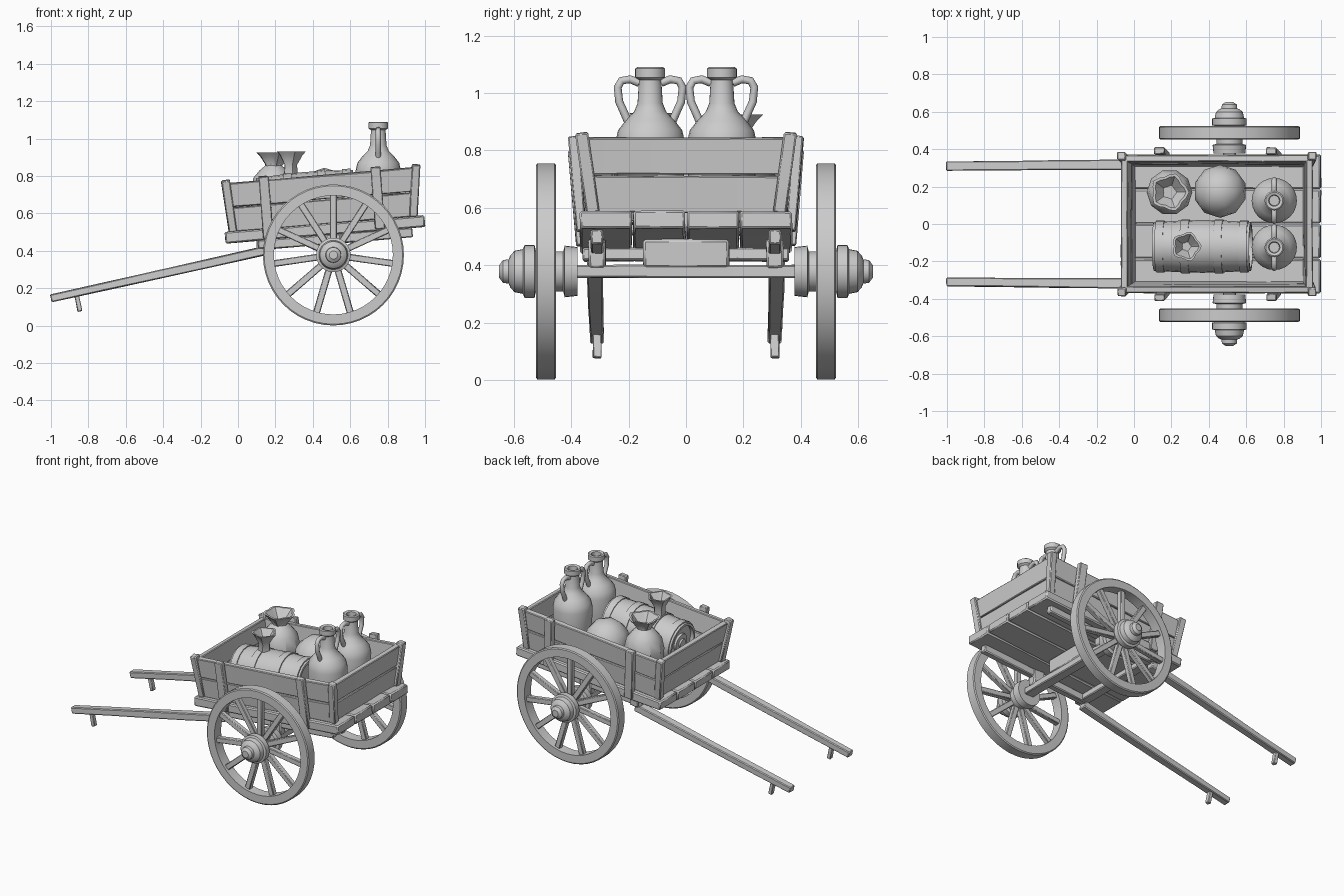
import bpy, bmesh, math, random
from mathutils import Matrix, Vector

random.seed(4)
old = bpy.data.objects.get("Cube")
if old:
    bpy.data.objects.remove(old, do_unlink=True)

grey = bpy.data.materials.new("plain grey")
grey.use_nodes = True
grey.diffuse_color = (0.6, 0.6, 0.6, 1)
grey.node_tree.nodes["Principled BSDF"].inputs["Base Color"].default_value = (0.6, 0.6, 0.6, 1)

WORLD = Matrix.Identity(4)
# The bed is pitched so that its tail stands higher than its nose
BED = Matrix.Translation((0.47, 0, 0.515)) @ Matrix.Rotation(math.radians(-4.8), 4, 'Y')
made = []


def finish(name, bm, matrix=WORLD, bevel=0):
    bmesh.ops.recalc_face_normals(bm, faces=bm.faces)
    mesh = bpy.data.meshes.new(name)
    bm.to_mesh(mesh)
    bm.free()
    mesh.transform(matrix)
    mesh.materials.append(grey)
    ob = bpy.data.objects.new(name, mesh)
    bpy.context.collection.objects.link(ob)
    if bevel:
        mod = ob.modifiers.new("worn edges", 'BEVEL')
        mod.width = bevel
        mod.segments = 1
    made.append(ob)
    return ob


def beam(name, a, b, width, depth, up=(0, 0, 1), matrix=WORLD, taper=1, rough=0.002):
    """Hewn timber from a to b; width is measured along up."""
    a, b = Vector(a), Vector(b)
    axis = (b - a).normalized()
    up = Vector(up)
    u = (up - axis * up.dot(axis)).normalized()
    v = axis.cross(u)
    bm = bmesh.new()
    rings = []
    steps = 5 if (b - a).length > 0.4 else 2
    for i in range(steps):
        t = i / (steps - 1)
        k = 1 + (taper - 1) * t
        ring = []
        for su, sv in ((-1, -1), (1, -1), (1, 1), (-1, 1)):
            p = a.lerp(b, t) + u * su * width * k / 2 + v * sv * depth * k / 2
            p += Vector([random.uniform(-rough, rough) for _ in range(3)])
            ring.append(bm.verts.new(p))
        rings.append(ring)
    for r, s in zip(rings, rings[1:]):
        for j in range(4):
            bm.faces.new((r[j], r[j - 1], s[j - 1], s[j]))
    bm.faces.new(rings[0])
    bm.faces.new(rings[-1])
    return finish(name, bm, matrix, min(width, depth) * 0.12)


def lathe(name, profile, matrix, segments=32, loop=False, wave=0):
    """Turn (radius, height) points round the z axis."""
    bm = bmesh.new()
    rings = []
    for r, h in profile:
        ring = []
        for i in range(segments):
            t = math.tau * i / segments
            k = r * (1 + wave * math.cos(5 * t))
            ring.append(bm.verts.new((k * math.cos(t), k * math.sin(t), h)))
        rings.append(ring)
    pairs = list(zip(rings, rings[1:]))
    if loop:
        pairs.append((rings[-1], rings[0]))
    else:
        bm.faces.new(rings[0])
        bm.faces.new(rings[-1])
    for r, s in pairs:
        for j in range(segments):
            bm.faces.new((r[j], r[j - 1], s[j - 1], s[j]))
    return finish(name, bm, matrix)


# Bed floor planks
for i in range(4):
    y = -0.279 + 0.186 * i
    beam("floor_plank", (-0.54, y, 0), (0.53, y, 0), 0.06, 0.182, matrix=BED)

# Flared side and end boards, two high
def side_y(h): return 0.325 + 0.1 * (h - 0.03)
def nose_x(h): return -0.48 - 0.07 * (h - 0.03)
def tail_x(h): return 0.455 + 0.15 * (h - 0.03)

for h in (0.094, 0.226):
    for s in (-1, 1):
        y = s * side_y(h)
        beam("side_board", (nose_x(h) - 0.01, y, h), (tail_x(h) + 0.01, y, h),
             0.128, 0.036, (0, s * 0.1, 1), BED)
    y = side_y(h)
    beam("nose_board", (nose_x(h), -y, h), (nose_x(h), y, h), 0.128, 0.036, (-0.07, 0, 1), BED)
    beam("tail_board", (tail_x(h), -y, h), (tail_x(h), y, h), 0.128, 0.036, (0.15, 0, 1), BED)

# Stakes, corner posts and long under-beams
for s in (-1, 1):
    for x in (-0.31, 0.29):
        beam("side_stake", (x, s * 0.365, -0.02), (x, s * 0.392, 0.31), 0.055, 0.036, (1, 0, 0), BED)
    for f, off in ((nose_x, -0.015), (tail_x, 0.015)):
        beam("corner_post", (f(0.03) + off, s * 0.325, 0.03), (f(0.3) + off, s * 0.365, 0.305),
             0.045, 0.045, (1, 0, 0), BED)
    beam("under_beam", (-0.36, s * 0.31, -0.055), (0.46, s * 0.31, -0.055), 0.05, 0.045, matrix=BED)

# Bolsters and axle
for y, w in ((-0.31, 0.06), (0.31, 0.06), (0, 0.3)):
    beam("axle_bolster", (0.51, y, 0.39), (0.51, y, 0.49), w, 0.08, (0, 1, 0))
beam("axle", (0.51, -0.42, 0.378), (0.51, 0.42, 0.378), 0.045, 0.07)
beam("cross_beam", (-0.34, -0.36, -0.05), (-0.34, 0.36, -0.05), 0.045, 0.06, matrix=BED)

# Shafts with pegs
for s in (-1, 1):
    beam("shaft", (-1, s * 0.31, 0.145), (0.14, s * 0.318, 0.4), 0.042, 0.048, taper=1.15)
    beam("shaft_joint", (0.12, s * 0.318, 0.38), (0.12, s * 0.318, 0.46), 0.04, 0.05, (1, 0, 0))
    beam("shaft_peg", (-0.865, s * 0.31, 0.17), (-0.845, s * 0.31, 0.077), 0.024, 0.03, (1, 0, 0))

# Wheels
hub = [(0.085, -0.11), (0.09, -0.065), (0.07, -0.06), (0.07, 0.035), (0.092, 0.04),
       (0.092, 0.075), (0.078, 0.08), (0.072, 0.11), (0.055, 0.125), (0.042, 0.13),
       (0.04, 0.15), (0.022, 0.163)]
rim = [(0.318, -0.035), (0.37, -0.035), (0.377, -0.03), (0.377, 0.03), (0.37, 0.035), (0.318, 0.035)]
for s in (-1, 1):
    m = Matrix.Translation((0.51, s * 0.488, 0.378)) @ Matrix.Rotation(-s * math.pi / 2, 4, 'X')
    lathe("wheel_rim", rim, m, 48, loop=True)
    lathe("wheel_hub", hub, m, 28)
    for i in range(11):
        t = math.tau * i / 11 - s * math.pi / 2
        d = Vector((math.cos(t), math.sin(t), 0))
        beam("wheel_spoke", d * 0.05, d * 0.33, 0.034, 0.036, (0, 0, 1), m, rough=0.001)

# Jugs with two handles
jug = [(0.085, 0.555), (0.108, 0.62), (0.118, 0.72), (0.121, 0.83), (0.112, 0.87), (0.085, 0.905),
       (0.056, 0.935), (0.044, 0.965), (0.039, 1.045), (0.052, 1.055), (0.052, 1.085),
       (0.045, 1.09), (0.03, 1.085), (0.027, 1.03)]
grip = [(0.038, 1.035), (0.07, 1.048), (0.1, 1.043), (0.113, 1.02), (0.108, 0.97), (0.09, 0.93), (0.075, 0.895)]
for y in (-0.125, 0.125):
    lathe("jug", jug, Matrix.Translation((0.75, y, 0)), 24)
    for s in (-1, 1):
        curve = bpy.data.curves.new("jug_handle", 'CURVE')
        curve.dimensions = '3D'
        curve.bevel_depth = 0.014
        curve.bevel_resolution = 2
        line = curve.splines.new('POLY')
        line.points.add(len(grip) - 1)
        for p, (r, z) in zip(line.points, grip):
            p.co = (0.75, y + s * r, z, 1)
        curve.materials.append(grey)
        ob = bpy.data.objects.new("jug_handle", curve)
        bpy.context.collection.objects.link(ob)

# Barrel lying along the bed, with raised hoops and a recessed head
barrel = BED @ Matrix.Translation((-0.09, -0.12, 0.174)) @ Matrix.Rotation(math.pi / 2, 4, 'Y')
staves = [(0.115, -0.235), (0.115, -0.26), (0.13, -0.26), (0.138, -0.12), (0.141, 0),
          (0.138, 0.12), (0.13, 0.26), (0.115, 0.26), (0.115, 0.235)]
lathe("barrel", staves, barrel, 20)
for h, r in ((-0.225, 0.139), (-0.09, 0.145), (0.09, 0.145), (0.225, 0.139)):
    hoop = [(r - 0.02, h - 0.022), (r, h - 0.022), (r, h + 0.022), (r - 0.02, h + 0.022)]
    lathe("barrel_hoop", hoop, barrel, 20, loop=True)
for r, h in ((0.06, -0.25), (0.03, -0.262)):
    lathe("barrel_boss", [(r, h), (r, -0.23)], barrel, 12)

# Tied sack, round bundle and the frilled necks
body = [(0.09, 0.53), (0.118, 0.6), (0.122, 0.72), (0.108, 0.79), (0.075, 0.83), (0.045, 0.855), (0.045, 0.87)]
lathe("sack", body, Matrix.Translation((0.19, 0.17, 0)), 10)
frill = [(0.045, -0.07), (0.042, -0.02), (0.075, 0.03), (0.095, 0.05), (0.08, 0.05), (0.03, -0.01)]
for x, y, z, k in ((0.19, 0.17, 0.875, 1), (0.28, -0.12, 0.88, 0.78)):
    lathe("sack_frill", frill, Matrix.Translation((x, y, z)) @ Matrix.Diagonal((k, k, 1, 1)), 20, wave=0.1)
bm = bmesh.new()
bmesh.ops.create_icosphere(bm, subdivisions=2, radius=0.142)
finish("round_bundle", bm, Matrix.Translation((0.46, 0.175, 0.695)) @ Matrix.Diagonal((1, 1, 1.05, 1)))

# Smooth the turned parts, keeping hard edges sharp
bpy.ops.object.select_all(action='DESELECT')
for ob in made:
    ob.select_set(True)
bpy.context.view_layer.objects.active = made[0]
bpy.ops.object.shade_smooth_by_angle(angle=math.radians(35))
